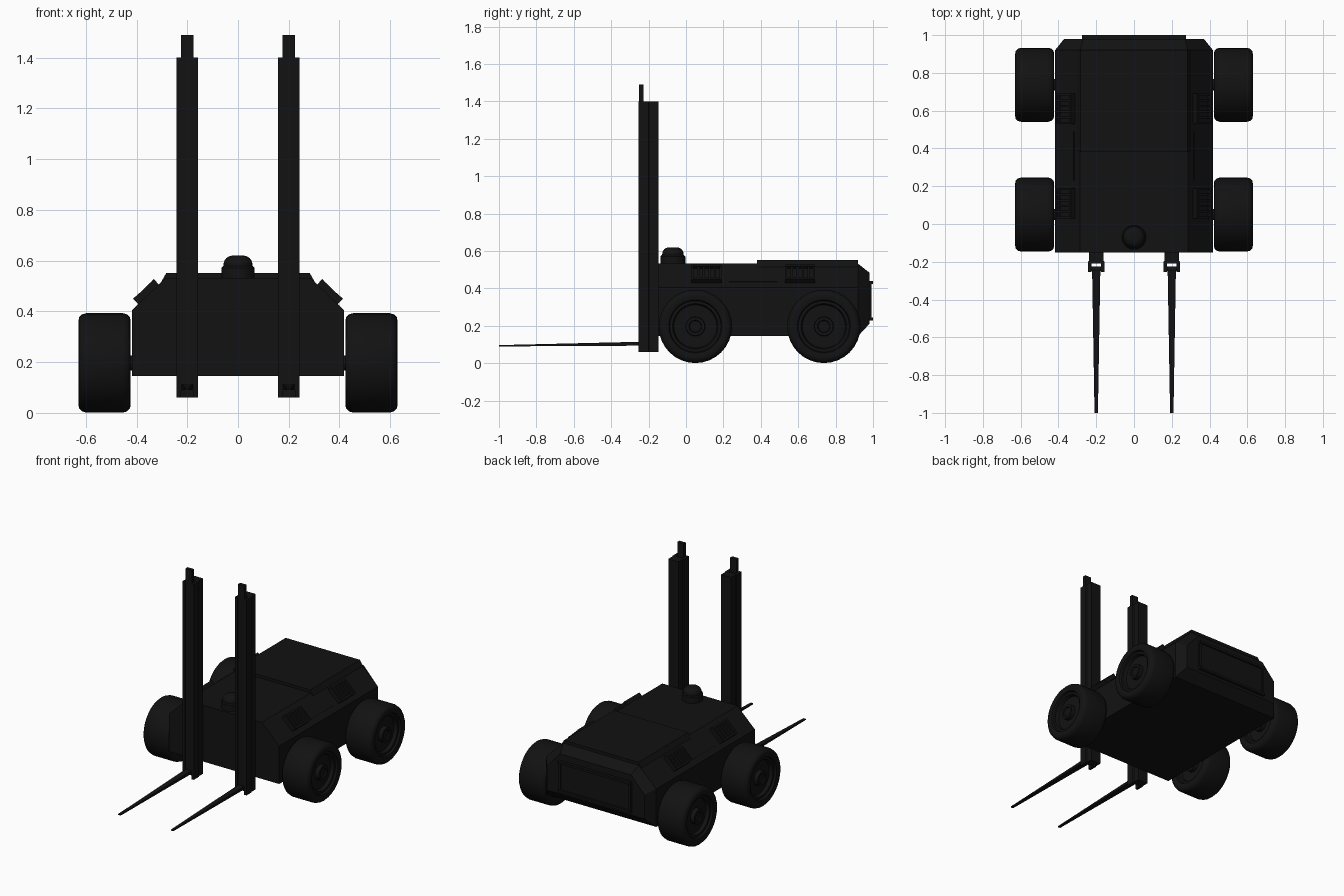
import bpy, bmesh
from math import cos, sin, pi, atan2, hypot
from mathutils import Matrix, Vector

if "Cube" in bpy.data.objects:
    bpy.data.objects.remove(bpy.data.objects["Cube"])

black = bpy.data.materials.new("black_paint")
black.diffuse_color = (0.006, 0.006, 0.006, 1)
black.use_nodes = True
black.node_tree.nodes["Principled BSDF"].inputs["Base Color"].default_value = black.diffuse_color


def finish(name, bm, smooth=None):
    bmesh.ops.recalc_face_normals(bm, faces=bm.faces)
    me = bpy.data.meshes.new(name)
    bm.to_mesh(me)
    bm.free()
    me.materials.append(black)
    ob = bpy.data.objects.new(name, me)
    bpy.context.collection.objects.link(ob)
    if smooth:
        bpy.ops.object.select_all(action='DESELECT')
        ob.select_set(True)
        bpy.context.view_layer.objects.active = ob
        bpy.ops.object.shade_smooth_by_angle(angle=smooth)
    return ob


def loft(name, sections):
    """Join closed point loops in order and cap both ends."""
    bm = bmesh.new()
    rings = [[bm.verts.new(p) for p in s] for s in sections]
    n = len(rings[0])
    for a, b in zip(rings, rings[1:]):
        for i in range(n):
            j = (i + 1) % n
            bm.faces.new((a[i], a[j], b[j], b[i]))
    bm.faces.new(rings[0])
    bm.faces.new(rings[-1])
    return finish(name, bm)


def box(name, lo, hi, matrix=Matrix()):
    corners = [(lo[0], lo[1]), (hi[0], lo[1]), (hi[0], hi[1]), (lo[0], hi[1])]
    return loft(name, [[matrix @ Vector((x, y, z)) for x, y in corners]
                       for z in (lo[2], hi[2])])


def lathe(name, profile, matrix, n=32):
    """Revolve (radius, height) points about local z."""
    bm = bmesh.new()
    verts = [bm.verts.new((r, 0, h)) for r, h in profile]
    edges = [bm.edges.new(e) for e in zip(verts, verts[1:])]
    bmesh.ops.spin(bm, geom=verts + edges, cent=(0, 0, 0), axis=(0, 0, 1),
                   angle=2 * pi, steps=n, use_merge=True)
    bmesh.ops.remove_doubles(bm, verts=bm.verts, dist=1e-5)
    bm.transform(matrix)
    return finish(name, bm, 0.6)


def section(y, half, bottom):
    """Symmetric loop from right-hand (x, z) points."""
    pts = [(half[0][0], bottom)] + half
    return [(x, y, z) for x, z in pts] + [(-x, y, z) for x, z in reversed(pts)]


# Chassis with sloped shoulders and a chamfered tail
sides = [(0.418, 0.405), (0.285, 0.532)]
loft("body", [section(-0.15, sides, 0.145), section(0.92, sides, 0.145),
              section(0.98, [(0.37, 0.375), (0.27, 0.485)], 0.21)])

# Raised rear hatch
hatch = [(0.302, 0.518), (0.282, 0.552)]
loft("rear_hatch", [section(0.38, hatch, 0.515), section(0.92, hatch, 0.515)])

# Rear panel with raised frame
box("rear_panel", (-0.26, 0.97, 0.24), (0.26, 0.986, 0.435))
for z in (0.237, 0.433):
    box("rear_frame_rail", (-0.275, 0.97, z - 0.008), (0.275, 1.0, z + 0.008))
for x in (-0.267, 0.267):
    box("rear_frame_post", (x - 0.008, 0.97, 0.237), (x + 0.008, 0.993, 0.433))

# Beacon dome
dome = [(0, 0.52), (0.066, 0.52), (0.066, 0.572), (0.06, 0.578), (0.057, 0.578)]
dome += [(0.02 + 0.037 * cos(a * pi / 12), 0.585 + 0.035 * sin(a * pi / 12))
         for a in range(7)] + [(0, 0.62)]
lathe("beacon", dome, Matrix.Translation((0, -0.07, 0)), 24)

# Wheels: rounded tyre, recessed rim and hub on both faces
half_wheel = [(0, 0.08), (0.03, 0.08), (0.034, 0.088), (0.05, 0.088),
              (0.052, 0.06), (0.115, 0.06), (0.122, 0.083), (0.137, 0.083),
              (0.142, 0.097), (0.165, 0.103), (0.18, 0.1), (0.191, 0.089),
              (0.196, 0.072)]
wheel = half_wheel + [(r, -h) for r, h in reversed(half_wheel)]

for s in (-1, 1):
    turn = Matrix.Rotation(s * pi / 2, 4, 'Y')
    for y, where in ((0.05, "front"), (0.737, "rear")):
        lathe(where + "_wheel", wheel, Matrix.Translation((s * 0.526, y, 0.197)) @ turn)
        lathe(where + "_axle", [(0, 0), (0.03, 0), (0.03, 0.1), (0, 0.1)],
              Matrix.Translation((s * 0.38, y, 0.197)) @ turn, 16)

    # Louvred vents and a plate lying on the sloped shoulder
    (x0, z0), (x1, z1) = sides
    angle = atan2(z0 - z1, x0 - x1)
    for y, where in ((0.11, "front"), (0.61, "rear")):
        m = (Matrix.Diagonal((s, 1, 1, 1)) @ Matrix.Translation((0.352, y, 0.467))
             @ Matrix.Rotation(-angle, 4, 'Y'))
        box(where + "_vent_back", (-0.055, -0.075, -0.01), (0.055, 0.075, 0.012), m)
        for e in (-1, 1):
            box(where + "_vent_edge", (e * 0.05 - 0.006, -0.08, -0.01),
                (e * 0.05 + 0.006, 0.08, 0.03), m)
        for i in range(6):
            c = -0.075 + i * 0.03
            box(where + "_vent_slat", (-0.05, c - 0.006, -0.01), (0.05, c + 0.006, 0.029), m)
    m = (Matrix.Diagonal((s, 1, 1, 1)) @ Matrix.Translation((0.352, 0.36, 0.468))
         @ Matrix.Rotation(-angle, 4, 'Y'))
    box("shoulder_plate", (-0.05, -0.13, -0.01), (0.05, 0.13, 0.005), m)

    # Mast: a channel open to the front
    cx = s * 0.2
    channel = [(-0.043, -0.255), (-0.025, -0.255), (-0.025, -0.21), (0.025, -0.21),
               (0.025, -0.255), (0.043, -0.255), (0.043, -0.2), (0.038, -0.195),
               (0.038, -0.148), (-0.038, -0.148), (-0.038, -0.195), (-0.043, -0.2)]
    loft("mast", [[(cx + x, y, z) for x, y in channel] for z in (0.06, 1.4)])

    # Sliding carriage rail and tapered fork tine
    box("carriage_rail", (cx - 0.0245, -0.25, 0.09), (cx + 0.0245, -0.226, 1.49))
    loft("fork_tine", [[(cx - w, y, lo), (cx + w, y, lo), (cx + w, y, hi), (cx - w, y, hi)]
                       for y, w, lo, hi in ((-0.235, 0.022, 0.094, 0.115),
                                            (-1.0, 0.009, 0.09, 0.097))])
